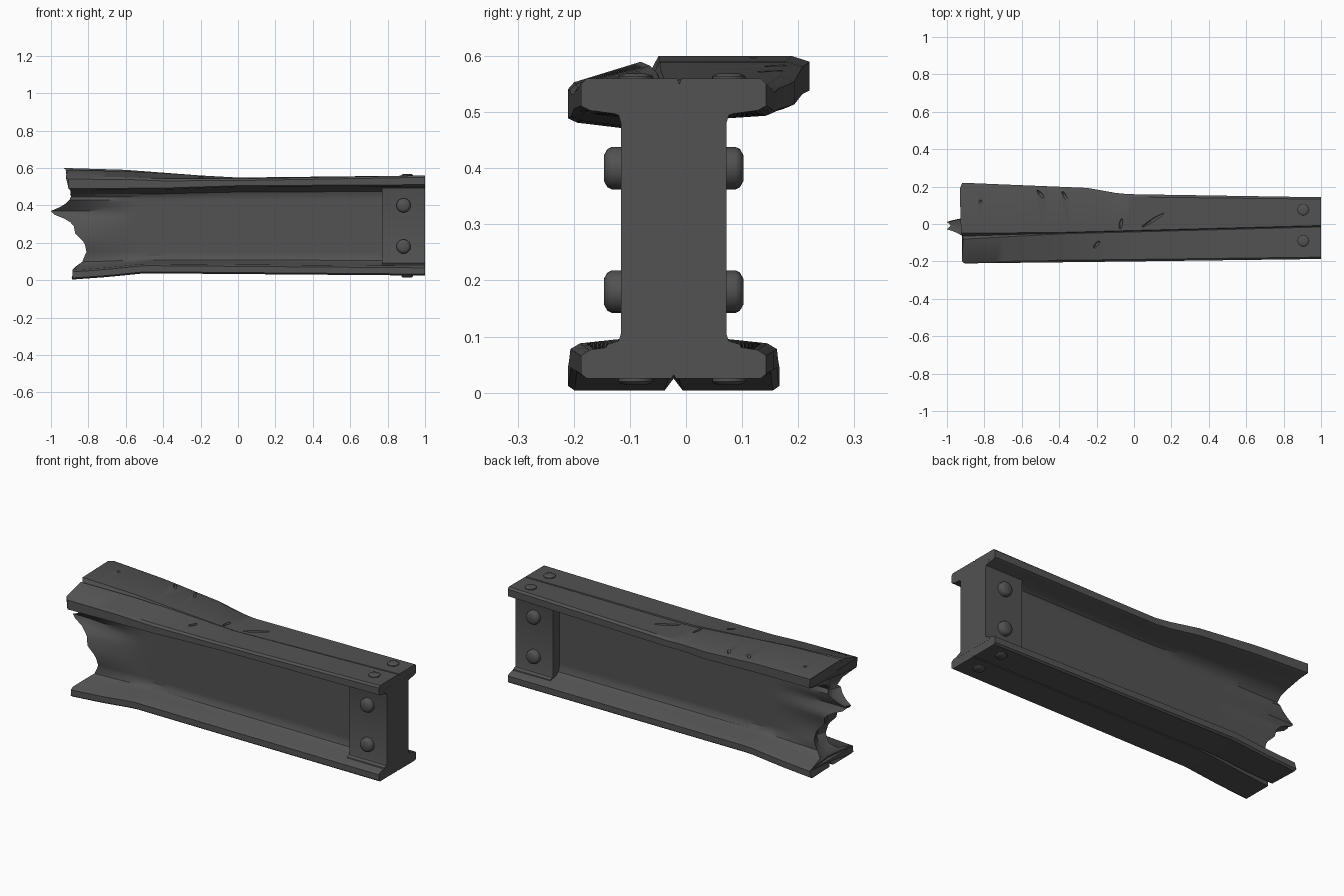
import bpy, bmesh, math, random
from mathutils import Matrix, Vector

random.seed(4)
if "Cube" in bpy.data.objects:
    bpy.data.objects.remove(bpy.data.objects["Cube"])

steel = bpy.data.materials.new("dark_steel")
steel.use_nodes = True
color = (0.085, 0.085, 0.085, 1)
steel.diffuse_color = color
bsdf = steel.node_tree.nodes["Principled BSDF"]
bsdf.inputs["Base Color"].default_value = color
bsdf.inputs["Roughness"].default_value = 0.7

YC = -0.022  # centre line of the web


def table(v, pts):
    """Piecewise linear lookup in ascending (key, value) pairs."""
    if v <= pts[0][0]:
        return pts[0][1]
    for (a, p), (b, q) in zip(pts, pts[1:]):
        if v <= b:
            return p + (q - p) * (v - a) / (b - a)
    return pts[-1][1]


def finish(bm, name, angle=35):
    bmesh.ops.recalc_face_normals(bm, faces=bm.faces)
    me = bpy.data.meshes.new(name)
    bm.to_mesh(me)
    bm.free()
    ob = bpy.data.objects.new(name, me)
    bpy.context.collection.objects.link(ob)
    me.materials.append(steel)
    smooth(ob, angle)
    return ob


def smooth(ob, angle):
    bpy.ops.object.select_all(action='DESELECT')
    ob.select_set(True)
    bpy.context.view_layer.objects.active = ob
    bpy.ops.object.shade_smooth_by_angle(angle=math.radians(angle))


# Half profile of the beam, bottom to top: (height, half width)
foot = [(0.025, 0.155), (0.033, 0.165), (0.066, 0.165), (0.076, 0.15),
        (0.088, 0.07), (0.105, 0.046), (0.13, 0.038)]
web = [(0.13 + 0.02 * i, 0.038) for i in range(1, 16)]
head = [(0.45, 0.038), (0.475, 0.046), (0.492, 0.07), (0.503, 0.15),
        (0.511, 0.165), (0.55, 0.165), (0.56, 0.155)]
rows = foot + web + head
N = len(rows)

# Ragged end of the beam, spread and lift of the bent flanges
BREAK = [(0.03, -0.88), (0.08, -0.875), (0.10, -0.835), (0.15, -0.81), (0.20, -0.82),
         (0.25, -0.87), (0.30, -0.88), (0.33, -0.93), (0.35, -0.98), (0.37, -1.0),
         (0.40, -0.93), (0.44, -0.89), (0.49, -0.9), (0.51, -0.925)]
LIFT = [(-0.93, 0.04), (-0.6, 0.03), (-0.4, 0.015), (-0.2, 0), (0, -0.015), (1, 0)]
SPREAD_BACK = [(-0.93, 0.078), (-0.25, 0.05), (-0.08, 0.02), (0, 0.016), (1, 0)]
SPREAD = [(-0.93, 0.024), (0, 0.013), (1, 0)]
DROOP = [(-0.9, 0.026), (-0.4, 0.02), (0, 0.004), (1, 0)]
SAG = [(-0.88, -0.021), (-0.7, -0.008), (-0.5, 0.012), (0, 0.008), (1, 0)]


def bend(x0, side, z, y_off, jag=0.0):
    """Place a profile point at a station, with the damage applied."""
    start = -0.4
    x = x0
    if x0 < start:
        k = (start - x0) / (1 + start)
        end = table(z, BREAK) + jag + (0.012 if side < 0 and z > 0.5 else 0)
        x = start + (end - start) * k
    f = min(1, abs(y_off) / 0.165)
    torn = max(0, min(1, (-0.55 - x) / 0.35))
    y = YC + y_off
    if z > 0.44:
        w = min(1, (z - 0.44) / 0.05)
        lift, droop = table(x, LIFT), table(x, DROOP)
        if side > 0:
            y += w * f * table(x, SPREAD_BACK) * (0.75 if z > 0.555 else 1)
            z += w * lift * (1 if z > 0.53 else f * 0.7)
        else:
            y -= w * f * table(x, SPREAD)
            z += w * (lift * (0.75 if z > 0.53 else 0.1) - droop * (f * 1.5 if z > 0.53 else 1))
    elif z < 0.12:
        y += side * f * table(x, SPREAD)
        z += min(1, (0.12 - z) / 0.04) * table(x, SAG)
    else:
        # Crumpled web, thin at the spike and thicker beside it
        tip = max(0, 1 - abs(z - 0.365) / 0.06)
        y += side * torn * (0.018 * (1 - tip) - 0.022 * tip)
        y += 0.014 * torn * math.sin(22 * z)
    return Vector((x, y, z))


def ring_points(x0):
    jag = [random.uniform(-0.012, 0.012) if x0 < -0.95 and (z < 0.09 or z > 0.49) else 0
           for z, h in rows + rows]
    ring = [bend(x0, 1, z, h, jag[i]) for i, (z, h) in enumerate(rows)]
    t = (1 - x0) / 2
    gap = 0.004 + 0.012 * max(0, t - 0.7) / 0.3
    depth = 0.01 + 0.02 * max(0, t - 0.7) / 0.3

    def crack(z, centre, into):
        pts = []
        for side in (1, 0, -1):
            p = bend(x0, side or 1, z, 0.0)
            p.y = centre + side * gap
            if side == 0:
                p.z += into
                p.x += 0.01 * t
            pts.append(p)
        return pts

    ring += crack(0.56, -0.012 - 0.053 * t, -depth)
    ring += [bend(x0, -1, z, -h, jag[N + i]) for i, (z, h) in reversed(list(enumerate(rows)))]
    ring += reversed(crack(0.025, YC, depth * 0.7))
    return ring


# Beam: the profile lofted along x and capped at both ends
bm = bmesh.new()
stations = [1 - 0.1 * i for i in range(10)] + [0.05 - 0.05 * i for i in range(22)]
stations[-1] = -1
rings = [[bm.verts.new(p) for p in ring_points(x)] for x in stations]
M = len(rings[0])
for a, b in zip(rings, rings[1:]):
    for i in range(M):
        j = (i + 1) % M
        bm.faces.new((a[i], a[j], b[j], b[i]))
for ring, recess in ((rings[0], 0), (rings[-1], 0.02)):
    right, left = ring[:N], ring[N + 3:2 * N + 3][::-1]
    top, bottom = ring[N:N + 3], ring[2 * N + 3:]
    mid = {}
    for i in range(2, N - 2):
        c = (right[i].co + left[i].co) / 2
        c.x += recess
        mid[i] = bm.verts.new(c)
    for i in range(2, N - 3):
        bm.faces.new((right[i], right[i + 1], mid[i + 1], mid[i]))
        bm.faces.new((mid[i], mid[i + 1], left[i + 1], left[i]))
    bm.faces.new([mid[N - 3]] + right[N - 3:] + top + left[N - 3:][::-1])
    bm.faces.new([mid[2]] + left[2::-1] + bottom + right[:3])
beam = finish(bm, "broken_beam", 32)

# Gouges cut into the top: (x, y, z, length, angle)
bm = bmesh.new()
for x, y, z, length, angle in ((0.1, 0.02, 0.55, 0.075, 32), (-0.07, 0, 0.55, 0.03, 80),
                               (-0.5, 0.16, 0.587, 0.03, -50), (-0.37, 0.15, 0.58, 0.035, -60),
                               (-0.2, -0.11, 0.55, 0.025, 50), (-0.82, 0.12, 0.603, 0.01, 0)):
    m = Matrix.Translation((x, y, z)) @ Matrix.Rotation(math.radians(angle), 4, 'Z')
    bmesh.ops.create_icosphere(bm, subdivisions=2, radius=1,
                               matrix=m @ Matrix.Diagonal((length, 0.009, 0.014, 1)))
cutter = finish(bm, "gouge_cutter")
cutter.hide_render = True
mod = beam.modifiers.new("gouges", 'BOOLEAN')
mod.operation = 'DIFFERENCE'
mod.object = cutter
bpy.context.view_layer.objects.active = beam
bpy.ops.object.modifier_apply(modifier=mod.name)
bpy.data.objects.remove(cutter)
smooth(beam, 32)

# Thick joint block at the sound end, filleted into the flanges
bm = bmesh.new()
half = [(0.07, 0.125), (0.086, 0.118), (0.092, 0.098), (0.105, 0.094),
        (0.48, 0.094), (0.494, 0.098), (0.5, 0.112), (0.52, 0.125)]
outline = [(YC + h, z) for z, h in half] + [(YC - h, z) for z, h in reversed(half)]
face = bm.faces.new([bm.verts.new((0.77, y, z)) for y, z in outline])
out = bmesh.ops.extrude_face_region(bm, geom=[face])
bmesh.ops.translate(bm, vec=(0.2305, 0, 0),
                    verts=[v for v in out["geom"] if isinstance(v, bmesh.types.BMVert)])
finish(bm, "joint_block", 30)


def bolt(name, place, direction, radius, height):
    """Round bolt head with a domed top, turned from a profile."""
    bm = bmesh.new()
    profile = [(1, -0.4), (1, 0.5), (0.9, 0.75), (0.6, 0.95)]
    spin = [[bm.verts.new((radius * r * math.cos(a), radius * r * math.sin(a), height * h))
             for a in (math.tau * k / 20 for k in range(20))] for r, h in profile]
    for a, b in zip(spin, spin[1:]):
        for i in range(20):
            j = (i + 1) % 20
            bm.faces.new((a[i], a[j], b[j], b[i]))
    bm.faces.new(spin[0][::-1])
    bm.faces.new(spin[-1])
    turn = Vector(direction).to_track_quat('Z', 'Y').to_matrix().to_4x4()
    bm.transform(Matrix.Translation(place) @ turn)
    finish(bm, name, 40)


for side, label in ((1, "back"), (-1, "front")):
    for z, level in ((0.4, "upper"), (0.18, "lower")):
        bolt(f"{label}_{level}_bolt", (0.885, YC + side * 0.094, z), (0, side, 0), 0.038, 0.032)
    y = YC + 0.015 + side * 0.083
    bolt(f"top_{label}_bolt", (0.905, y, 0.557), (0, 0, 1), 0.03, 0.012)
    bolt(f"bottom_{label}_bolt", (0.905, y, 0.026), (0, 0, -1), 0.03, 0.013)
